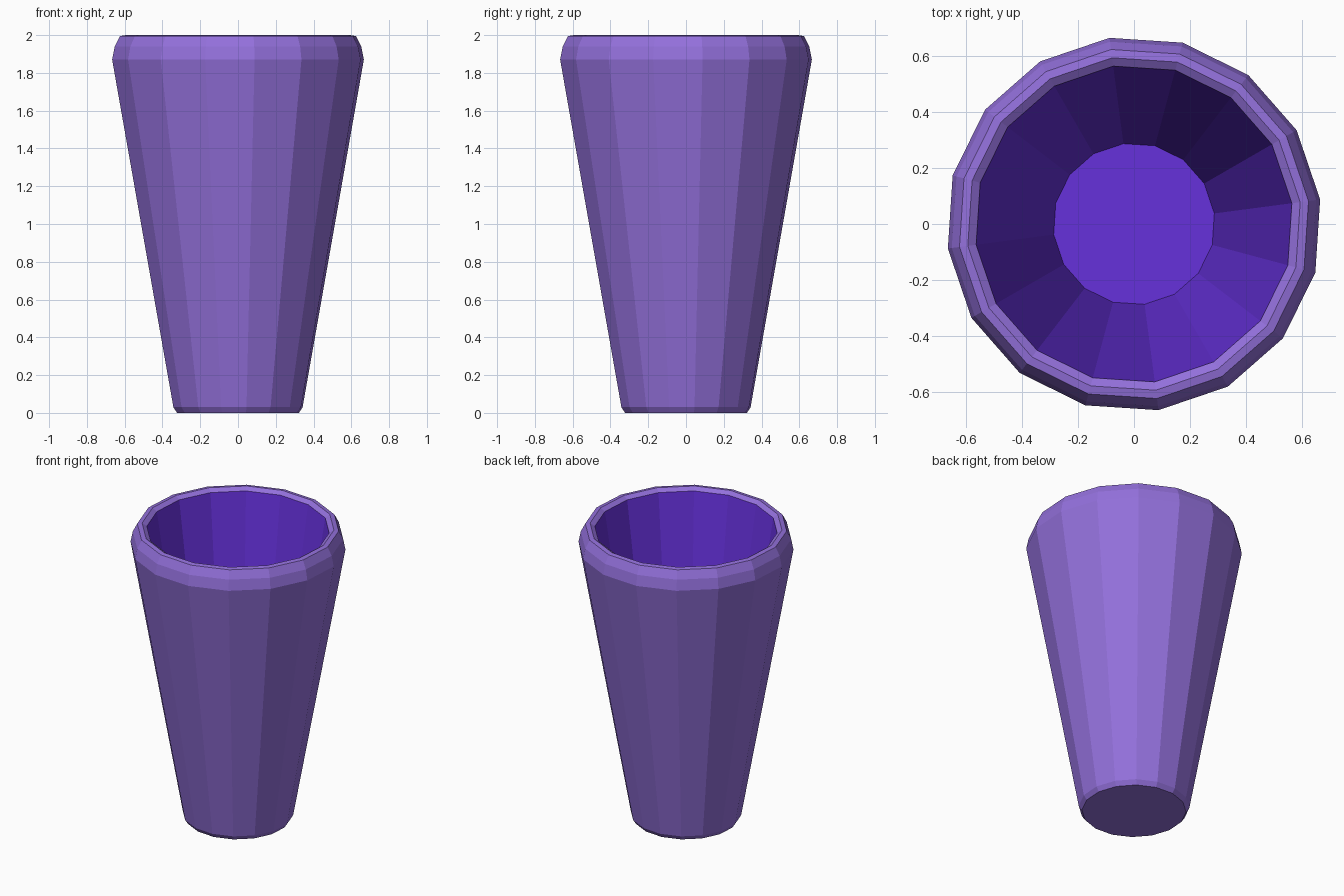
import bpy, bmesh, math

if "Cube" in bpy.data.objects:
    bpy.data.objects.remove(bpy.data.objects["Cube"])

SIDES = 16
OFFSET = math.radians(-90 + 7.5)   # facet rotation around z


def material(name, rgb):
    m = bpy.data.materials.new(name)
    lin = [c / 12.92 if c <= 0.04045 else ((c + 0.055) / 1.055) ** 2.4 for c in rgb]
    m.diffuse_color = (*lin, 1)
    m.use_nodes = True
    m.node_tree.nodes["Principled BSDF"].inputs["Base Color"].default_value = m.diffuse_color
    return m


def lathe(name, profile, mat, cap):
    """Spin (radius, height) points into a faceted shell; cap closes the first ring."""
    bm = bmesh.new()
    rings = []
    for r, z in profile:
        rings.append([bm.verts.new((r * math.cos(OFFSET + i * math.tau / SIDES),
                                    r * math.sin(OFFSET + i * math.tau / SIDES), z))
                      for i in range(SIDES)])
    for a, b in zip(rings, rings[1:]):
        for i in range(SIDES):
            j = (i + 1) % SIDES
            bm.faces.new((a[i], a[j], b[j], b[i]))
    if cap == "down":
        bm.faces.new(rings[0][::-1])
    elif cap == "up":
        bm.faces.new(rings[-1])
    me = bpy.data.meshes.new(name)
    bm.to_mesh(me)
    bm.free()
    me.materials.append(mat)
    ob = bpy.data.objects.new(name, me)
    bpy.context.collection.objects.link(ob)
    return ob


outer = material("soft purple", (0.576, 0.439, 0.859))
inner = material("deep violet", (0.40, 0.19, 0.86))

# Outside: base, tapered wall and rounded rim
lathe("cup_outside", [(0.325, 0.0), (0.345, 0.03), (0.672, 1.87), (0.658, 1.94),
                      (0.63, 1.995), (0.60, 2.0), (0.57, 1.98)], outer, "down")

# Inside: tapered lining and floor
lathe("cup_lining", [(0.57, 1.98), (0.29, 0.15)], inner, "up")
